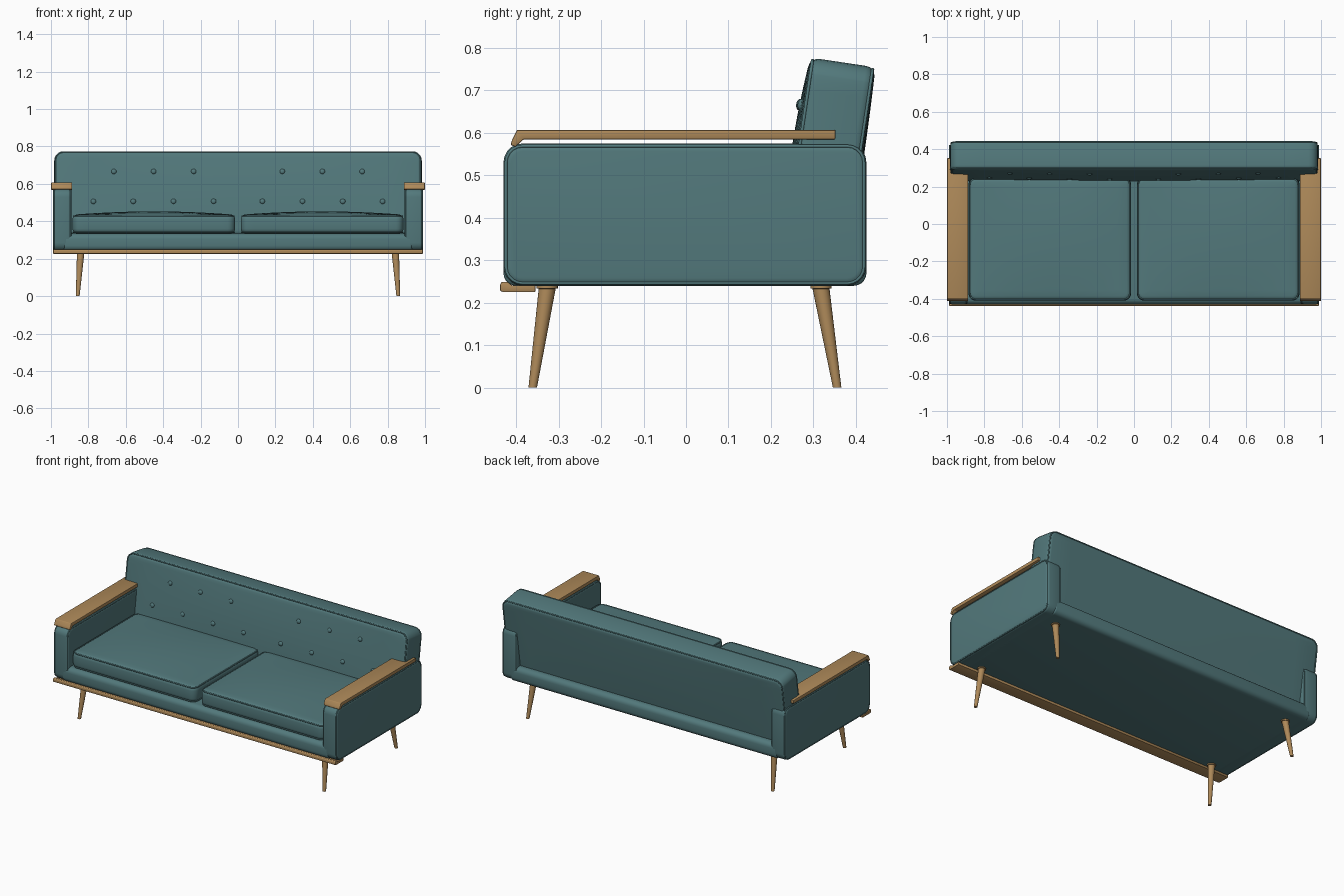
import bpy, bmesh, math
from mathutils import Matrix, Vector

if "Cube" in bpy.data.objects:
    bpy.data.objects.remove(bpy.data.objects["Cube"])


def material(name, color):
    m = bpy.data.materials.new(name)
    m.diffuse_color = color
    m.use_nodes = True
    m.node_tree.nodes["Principled BSDF"].inputs["Base Color"].default_value = m.diffuse_color
    return m


TEAL = material("teal_fabric", (0.085, 0.19, 0.2, 1))
WOOD = material("oak_wood", (0.42, 0.25, 0.1, 1))


def finish(name, bm, mat, matrix=Matrix(), angle=35):
    bmesh.ops.recalc_face_normals(bm, faces=bm.faces)
    bm.transform(matrix)
    me = bpy.data.meshes.new(name)
    bm.to_mesh(me)
    bm.free()
    me.materials.append(mat)
    ob = bpy.data.objects.new(name, me)
    bpy.context.collection.objects.link(ob)
    bpy.ops.object.select_all(action='DESELECT')
    bpy.context.view_layer.objects.active = ob
    ob.select_set(True)
    bpy.ops.object.shade_smooth_by_angle(angle=math.radians(angle))
    return ob


def rounded_rect(w, h, r, n=5):
    pts = []
    for i, (sx, sy) in enumerate([(1, 1), (-1, 1), (-1, -1), (1, -1)]):
        for k in range(n + 1):
            a = math.pi / 2 * (i + k / n)
            pts.append((sx * (w / 2 - r) + r * math.cos(a),
                        sy * (h / 2 - r) + r * math.sin(a)))
    return pts


def dome(x, y, w, h, amount):
    return amount * max(0, 1 - (2 * x / w) ** 2) * max(0, 1 - (2 * y / h) ** 2)


def slab(name, w, h, t, corner, rim, matrix, puff=(0, 0)):
    """Upholstered block: rounded outline, soft rim, optional domed faces."""
    bm = bmesh.new()
    base = bm.faces.new([bm.verts.new((x, y, -t / 2)) for x, y in rounded_rect(w, h, corner)])
    ext = bmesh.ops.extrude_face_region(bm, geom=[base], use_keep_orig=True)
    bmesh.ops.translate(bm, vec=(0, 0, t),
                        verts=[v for v in ext["geom"] if isinstance(v, bmesh.types.BMVert)])
    bmesh.ops.recalc_face_normals(bm, faces=bm.faces)
    edges = [e for e in bm.edges if abs(e.verts[0].co.z - e.verts[1].co.z) < 1e-6]
    bmesh.ops.bevel(bm, geom=edges, offset=rim, segments=4, profile=0.5, affect='EDGES')
    if any(puff):
        for axis, size in ((0, w), (1, h)):
            for k in range(1, 12):
                co, no = Vector(), Vector()
                co[axis], no[axis] = size * (k / 12 - 0.5), 1
                bmesh.ops.bisect_plane(bm, geom=bm.verts[:] + bm.edges[:] + bm.faces[:],
                                       plane_co=co, plane_no=no, dist=1e-5)
        for v in bm.verts:
            d = dome(v.co.x, v.co.y, w, h, puff[0] if v.co.z > 0 else -puff[1])
            if abs(v.co.z) > t / 2 - rim:
                v.co.z += d
    return finish(name, bm, TEAL, matrix)


def piping(name, w, h, z, corner, matrix, radius=0.004):
    """Thin welt following a rounded outline."""
    cu = bpy.data.curves.new(name, 'CURVE')
    cu.dimensions = '3D'
    cu.bevel_depth, cu.bevel_resolution = radius, 1
    pts = rounded_rect(w, h, corner)
    sp = cu.splines.new('POLY')
    sp.points.add(len(pts) - 1)
    for p, (x, y) in zip(sp.points, pts):
        p.co = (*(matrix @ Vector((x, y, z))), 1)
    sp.use_cyclic_u = True
    cu.materials.append(TEAL)
    ob = bpy.data.objects.new(name, cu)
    bpy.context.collection.objects.link(ob)
    bpy.ops.object.select_all(action='DESELECT')
    bpy.context.view_layer.objects.active = ob
    ob.select_set(True)
    bpy.ops.object.convert(target='MESH')


def board(name, profile, x0, x1, bevel):
    """Wooden strip: a y-z profile extruded along x."""
    bm = bmesh.new()
    face = bm.faces.new([bm.verts.new((x0, y, z)) for y, z in profile])
    ext = bmesh.ops.extrude_face_region(bm, geom=[face], use_keep_orig=True)
    bmesh.ops.translate(bm, vec=(x1 - x0, 0, 0),
                        verts=[v for v in ext["geom"] if isinstance(v, bmesh.types.BMVert)])
    bmesh.ops.recalc_face_normals(bm, faces=bm.faces)
    bmesh.ops.bevel(bm, geom=bm.edges[:], offset=bevel, segments=2, profile=0.5, affect='EDGES')
    finish(name, bm, WOOD)


SIDEWAYS = Matrix(((0, 0, 1), (1, 0, 0), (0, 1, 0))).to_4x4()

# Base between the arms
slab("base", 0.855, 0.095, 1.86, 0.03, 0.01,
     Matrix.Translation((0, -0.0025, 0.2875)) @ SIDEWAYS)

# Front wooden rail
board("front_rail", [(-0.438, 0.228), (-0.43, 0.225), (-0.355, 0.225), (-0.355, 0.241),
                     (-0.41, 0.241), (-0.42, 0.249), (-0.434, 0.249), (-0.438, 0.243)],
      -0.988, 0.988, 0.002)

# Tilted backrest with welts
BW, BH, BT, PUFF = 1.965, 0.455, 0.155, 0.012
back_m = Matrix.Translation((0, 0.336, 0.541)) @ Matrix.Rotation(math.radians(81.5), 4, 'X')
slab("backrest", BW, BH, BT, 0.05, 0.022, back_m, (PUFF, 0.004))
for s, n in ((1, "front"), (-1, "rear")):
    piping("backrest_welt_" + n, BW - 0.012, BH - 0.012, s * (BT / 2 - 0.006), 0.044, back_m)

# Backrest buttons
rows = ((0.665, (0.237, 0.451, 0.664)), (0.505, (0.13, 0.345, 0.56, 0.773)))
for z, xs in rows:
    for x in [s * v for v in xs for s in (-1, 1)]:
        y = (z - 0.552) / 0.989
        depth = BT / 2 + dome(x, y, BW, BH, PUFF)
        bm = bmesh.new()
        bmesh.ops.create_uvsphere(bm, u_segments=14, v_segments=8, radius=0.014)
        finish("backrest_button", bm, TEAL,
               back_m @ Matrix.Translation((x, y, depth)) @ Matrix.Diagonal((1, 1, 0.6, 1)))

for s, side in ((-1, "left"), (1, "right")):
    # Upholstered arm with welts
    arm_m = Matrix.Translation((s * 0.94, -0.0025, 0.4075)) @ SIDEWAYS
    slab(side + "_arm", 0.855, 0.335, 0.1, 0.045, 0.018, arm_m)
    for k in (-1, 1):
        piping(side + "_arm_welt", 0.843, 0.323, k * 0.045, 0.039, arm_m)

    # Wooden armrest with drooping front lip
    board(side + "_armrest", [(-0.398, 0.607), (0.352, 0.607), (0.352, 0.585), (-0.382, 0.585),
                              (-0.402, 0.567), (-0.413, 0.572), (-0.41, 0.583)],
          s * 0.943 - 0.056, s * 0.943 + 0.056, 0.003)

    # Seat cushion with welts
    cush_m = Matrix.Translation((s * 0.45, -0.08, 0.385))
    slab(side + "_seat_cushion", 0.87, 0.66, 0.1, 0.04, 0.025, cush_m, (0.018, 0))
    for k in (-1, 1):
        piping(side + "_cushion_welt", 0.858, 0.648, k * 0.043, 0.036, cush_m)

    # Splayed tapered legs with mounting collars
    for yt, yb, end in ((-0.327, -0.361, "front"), (0.318, 0.356, "rear")):
        bm = bmesh.new()
        rings = []
        for x, y, z, r in ((0.857, yb, 0, 0.01), (0.841, yt, 0.233, 0.02),
                           (0.841, yt, 0.2331, 0.025), (0.841, yt, 0.245, 0.025)):
            rings.append([bm.verts.new((s * x + r * math.cos(a), y + r * math.sin(a), z))
                          for a in [math.tau * i / 20 for i in range(20)]])
        for a, b in zip(rings, rings[1:]):
            for i in range(20):
                j = (i + 1) % 20
                bm.faces.new((a[i], a[j], b[j], b[i]))
        bm.faces.new(rings[0])
        bm.faces.new(rings[-1])
        finish(f"{side}_{end}_leg", bm, WOOD)
